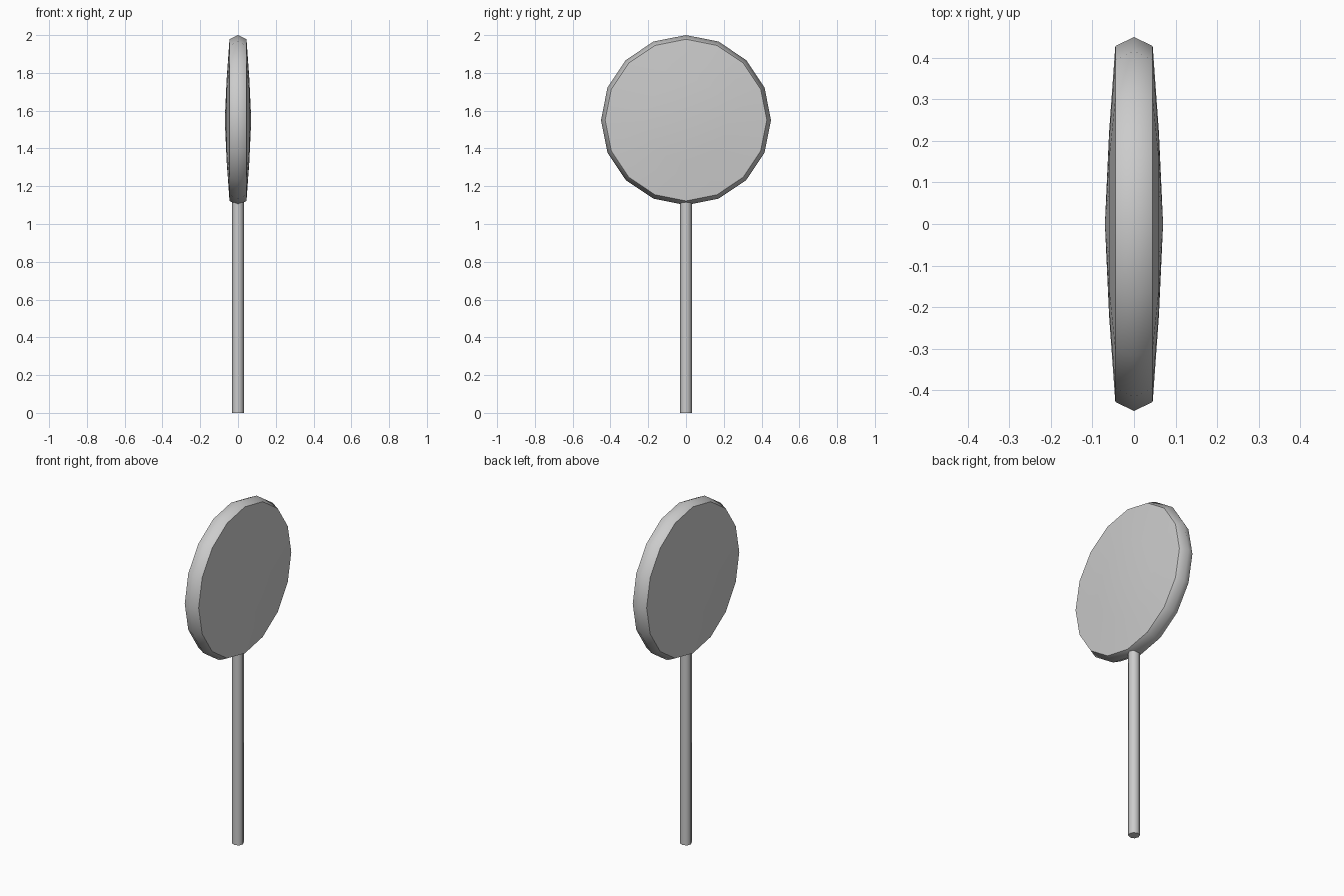
import bpy, bmesh, math

if "Cube" in bpy.data.objects:
    bpy.data.objects.remove(bpy.data.objects["Cube"])


def finish(name, bm, smooth_angle):
    bmesh.ops.recalc_face_normals(bm, faces=bm.faces)
    mesh = bpy.data.meshes.new(name)
    bm.to_mesh(mesh)
    bm.free()
    obj = bpy.data.objects.new(name, mesh)
    bpy.context.collection.objects.link(obj)
    bpy.ops.object.select_all(action='DESELECT')
    obj.select_set(True)
    bpy.context.view_layer.objects.active = obj
    bpy.ops.object.shade_smooth_by_angle(angle=math.radians(smooth_angle))
    return obj


# Candy disc: lens profile (x, radius) turned around the x axis
SIDES, CENTRE = 16, 1.55
profile = [(-0.06, 0.22), (-0.045, 0.428), (0, 0.45), (0.045, 0.428), (0.06, 0.22)]
bm = bmesh.new()
rings = []
for x, r in profile:
    angles = [math.tau * i / SIDES for i in range(SIDES)]
    rings.append([bm.verts.new((x, r * math.sin(a), CENTRE + r * math.cos(a)))
                  for a in angles])
for a, b in zip(rings, rings[1:]):
    for i in range(SIDES):
        j = (i + 1) % SIDES
        bm.faces.new((a[i], a[j], b[j], b[i]))
for ring, x in ((rings[0], -0.07), (rings[-1], 0.07)):
    tip = bm.verts.new((x, 0, CENTRE))
    for i in range(SIDES):
        bm.faces.new((ring[i], ring[(i + 1) % SIDES], tip))
finish("candy_disc", bm, 55)

# Stick, its top buried in the disc rim
bm = bmesh.new()
bmesh.ops.create_cone(bm, cap_ends=True, segments=8, radius1=0.031,
                      radius2=0.031, depth=1.12)
bmesh.ops.translate(bm, verts=bm.verts, vec=(0, 0, 0.56))
finish("stick", bm, 55)
